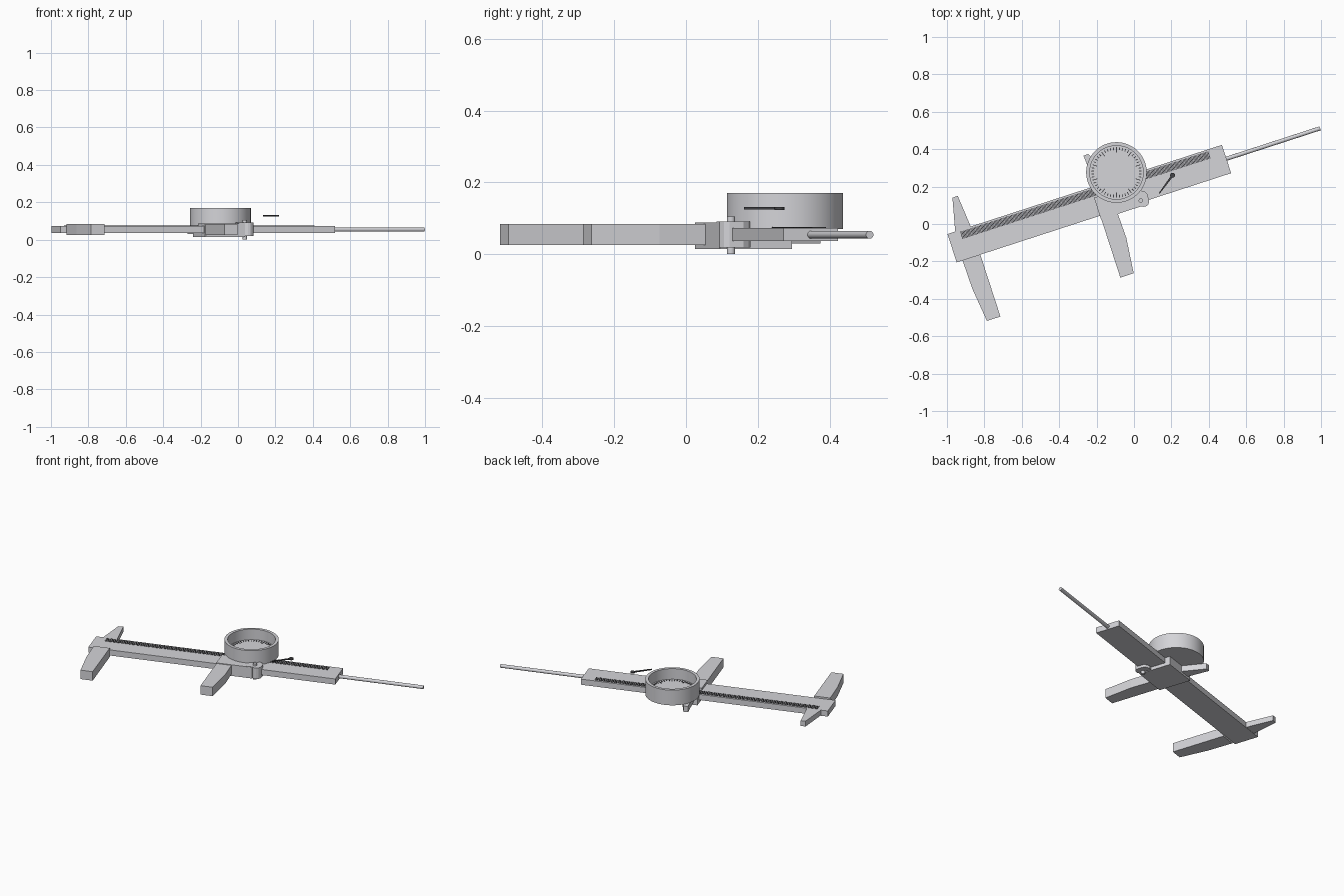
import bpy, bmesh, math
from mathutils import Matrix, Vector

if "Cube" in bpy.data.objects:
    bpy.data.objects.remove(bpy.data.objects["Cube"])

# The tool is laid out along its own u axis, then turned about z
TURN = Matrix.Rotation(math.radians(18), 4, 'Z')


def material(name, r, g, b):
    m = bpy.data.materials.new(name)
    m.diffuse_color = (r, g, b, 1)
    m.use_nodes = True
    m.node_tree.nodes["Principled BSDF"].inputs["Base Color"].default_value = m.diffuse_color
    return m


STEEL = material("steel_grey", 0.66, 0.66, 0.69)
DARK = material("dark_marking", 0.06, 0.06, 0.065)


def finish(name, bm, mat, smooth=False):
    bmesh.ops.recalc_face_normals(bm, faces=bm.faces[:])
    bm.transform(TURN)
    me = bpy.data.meshes.new(name)
    bm.to_mesh(me)
    bm.free()
    me.materials.append(mat)
    ob = bpy.data.objects.new(name, me)
    bpy.context.collection.objects.link(ob)
    if smooth:
        bpy.ops.object.select_all(action='DESELECT')
        ob.select_set(True)
        bpy.context.view_layer.objects.active = ob
        bpy.ops.object.shade_smooth_by_angle(angle=math.radians(30))
    return ob


def extrude(bm, points, offset):
    """Closed prism from a ring of 3D points."""
    face = bm.faces.new([bm.verts.new(p) for p in points])
    new = bmesh.ops.extrude_face_region(bm, geom=[face])["geom"]
    verts = [g for g in new if isinstance(g, bmesh.types.BMVert)]
    bmesh.ops.translate(bm, verts=verts, vec=offset)


def plate(name, outline, z0, z1, mat=STEEL):
    bm = bmesh.new()
    extrude(bm, [(u, v, z0) for u, v in outline], (0, 0, z1 - z0))
    return finish(name, bm, mat)


def rect(u0, u1, v0, v1):
    return [(u0, v0), (u1, v0), (u1, v1), (u0, v1)]


def rod(name, a, b, r, mat=STEEL, sides=24):
    a, b = Vector(a), Vector(b)
    d = b - a
    bm = bmesh.new()
    bmesh.ops.create_cone(bm, cap_ends=True, segments=sides,
                          radius1=r, radius2=r, depth=d.length)
    bm.transform(Matrix.Translation((a + b) / 2)
                 @ d.to_track_quat('Z', 'Y').to_matrix().to_4x4())
    return finish(name, bm, mat, True)


# Main beam
plate("beam", rect(-0.965, 0.578, 0.098, 0.257), 0.036, 0.073)

# Fine dark graduations along the beam
bm = bmesh.new()
count = 200
pitch = 1.397 / count
for i in range(count):
    u = -0.897 + i * pitch
    extrude(bm, [(x, y, 0.072) for x, y in rect(u, u + pitch * 0.6, 0.207, 0.248)],
            (0, 0, 0.003))
finish("beam_graduations", bm, DARK)

# Fixed jaws
plate("fixed_outside_jaw", [(-0.932, 0.1), (-0.929, -0.063), (-0.908, -0.25),
                            (-0.832, -0.25), (-0.832, 0.1)], 0.025, 0.084)
plate("fixed_inside_jaw", [(-0.922, 0.255), (-0.834, 0.255),
                           (-0.85, 0.435), (-0.88, 0.433)], 0.038, 0.073)

# Sliding jaws
plate("sliding_outside_jaw", [(-0.158, 0.1), (-0.158, -0.25), (-0.083, -0.25),
                              (-0.062, -0.058), (-0.066, 0.1)], 0.025, 0.084)
plate("sliding_inside_jaw", [(-0.132, 0.255), (-0.05, 0.255),
                             (-0.116, 0.432), (-0.144, 0.43)], 0.03, 0.068)

# Slider wrapping the beam: cover, back plate and edges
plate("slider_cover", rect(-0.16, 0.065, 0.078, 0.2), 0.073, 0.088)
plate("slider_back", rect(-0.16, 0.065, 0.078, 0.29), 0.015, 0.036)
plate("slider_lower_edge", rect(-0.16, 0.065, 0.078, 0.098), 0.015, 0.088)
plate("slider_upper_edge", rect(-0.16, 0.065, 0.257, 0.29), 0.015, 0.073)

# Thumb lug and its pin
plate("thumb_lug", [(0.03, 0.079), (0.065, 0.079), (0.078, 0.071), (0.092, 0.07),
                    (0.106, 0.077), (0.115, 0.09), (0.117, 0.13), (0.108, 0.148),
                    (0.088, 0.16), (0.03, 0.16)], 0.019, 0.091)
rod("thumb_pin", (0.073, 0.108, 0), (0.073, 0.108, 0.105), 0.0115)

# Depth rod
rod("depth_rod", (0.56, 0.179, 0.054), (1.105, 0.179, 0.054), 0.011)

# Dial case: a spun cup
CU, CV = -0.004, 0.291
bm = bmesh.new()
profile = [(0, 0.07), (0.162, 0.07), (0.162, 0.17), (0.143, 0.17), (0.143, 0.1), (0, 0.1)]
ring = [bm.verts.new((r, 0, z)) for r, z in profile]
edges = [bm.edges.new(p) for p in zip(ring, ring[1:])]
bmesh.ops.spin(bm, geom=ring + edges, axis=(0, 0, 1), cent=(0, 0, 0),
               angle=2 * math.pi, steps=64)
bmesh.ops.remove_doubles(bm, verts=bm.verts[:], dist=1e-5)
bm.transform(Matrix.Translation((CU, CV, 0)))
finish("dial_case", bm, STEEL, True)

# Dial graduation marks, longer every fifth
bm = bmesh.new()
for i in range(50):
    inner = 0.108 if i % 5 == 0 else 0.12
    t = Matrix.Translation((CU, CV, 0)) @ Matrix.Rotation(2 * math.pi * i / 50, 4, 'Z')
    w = 0.0022
    extrude(bm, [t @ Vector(p) for p in ((inner, -w, 0.0995), (0.135, -w, 0.0995),
                                         (0.135, w, 0.0995), (inner, w, 0.0995))],
            (0, 0, 0.003))
finish("dial_marks", bm, DARK)

# Pointer floating beside the dial: tapered hand and round hub
hub, tip = Vector((0.277, 0.184)), Vector((0.179, 0.114))
side = (tip - hub).orthogonal().normalized()
plate("pointer_hand", [hub + side * 0.006, hub - side * 0.006,
                       tip - side * 0.003, tip + side * 0.003], 0.125, 0.131, DARK)
rod("pointer_hub", (hub.x, hub.y, 0.123), (hub.x, hub.y, 0.132), 0.0135, DARK)
